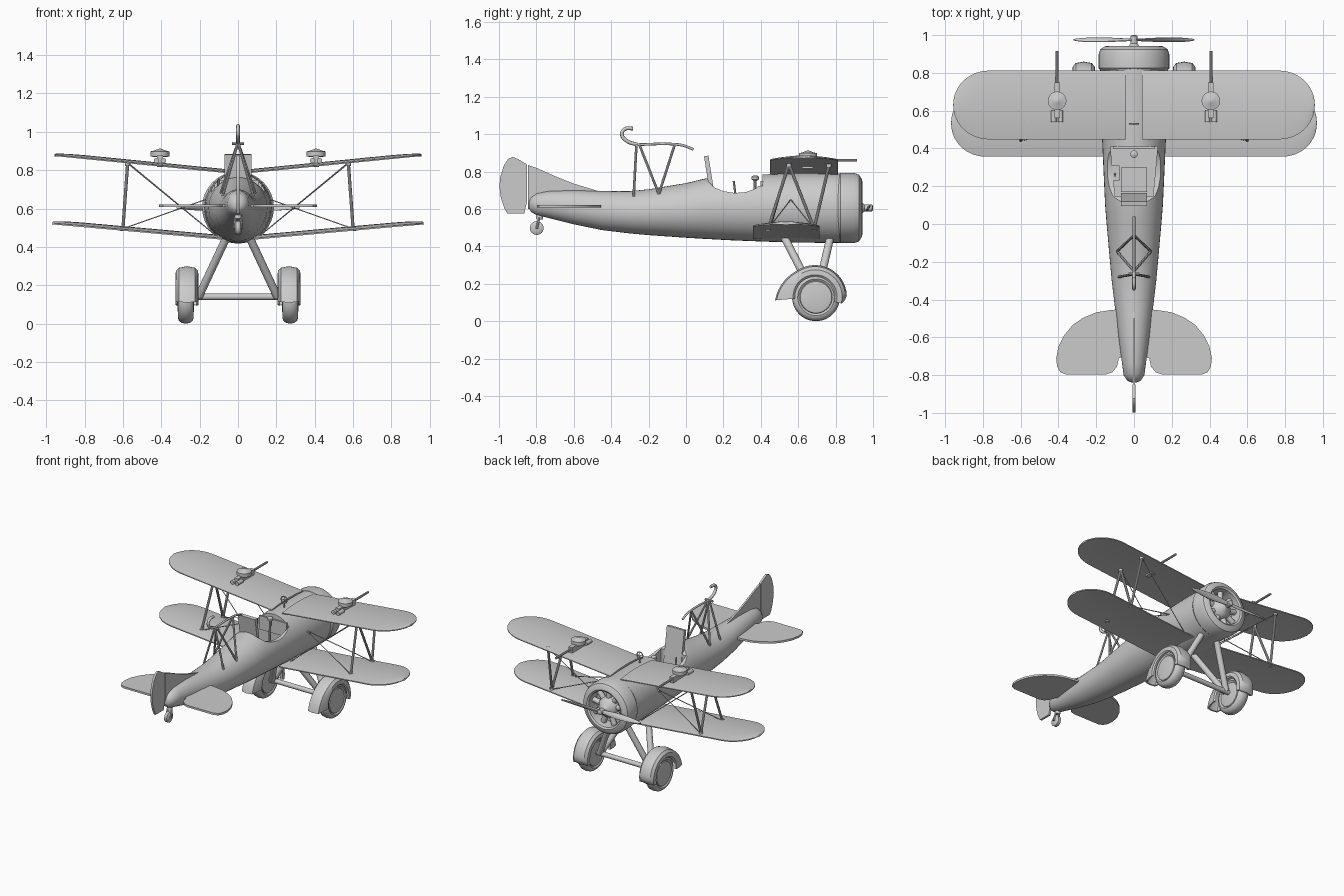
import bpy, bmesh
from math import sin, cos, pi, sqrt, radians
from mathutils import Vector as V

if "Cube" in bpy.data.objects:
    bpy.data.objects.remove(bpy.data.objects["Cube"])


def mesh(name, verts, faces):
    bm = bmesh.new()
    vs = [bm.verts.new(v) for v in verts]
    for f in faces:
        bm.faces.new([vs[i] for i in f])
    bmesh.ops.recalc_face_normals(bm, faces=bm.faces)
    me = bpy.data.meshes.new(name)
    bm.to_mesh(me)
    bm.free()
    ob = bpy.data.objects.new(name, me)
    bpy.context.collection.objects.link(ob)
    return ob


def loft(name, rings):
    n = len(rings[0])
    faces = [(k*n+i, k*n+(i+1) % n, (k+1)*n+(i+1) % n, (k+1)*n+i)
             for k in range(len(rings)-1) for i in range(n)]
    faces += [tuple(range(n)), tuple(range((len(rings)-1)*n, len(rings)*n))]
    return mesh(name, [p for r in rings for p in r], faces)


def rod(name, a, b, r, n=10, r2=None):
    a, b = V(a), V(b)
    q = (b-a).to_track_quat('Z', 'Y')
    return loft(name, [[p + q @ V((s*cos(2*pi*i/n), s*sin(2*pi*i/n), 0)) for i in range(n)]
                       for p, s in ((a, r), (b, r2 or r))])


def lathe(name, prof, o, axis, n=40):
    # prof: (distance along axis, radius)
    rings = []
    for d, r in prof:
        ring = []
        for i in range(n):
            c, s = r*cos(2*pi*i/n), r*sin(2*pi*i/n)
            ring.append(V(o) + V({'x': (d, c, s), 'y': (c, d, s), 'z': (c, s, d)}[axis]))
        rings.append(ring)
    return loft(name, rings)


def box(name, c, size, rx=0):
    h = V(size)/2
    pts = [(-h.x, -h.y), (h.x, -h.y), (h.x, h.y), (-h.x, h.y)]
    ob = loft(name, [[V((x, y, z)) for x, y in pts] for z in (-h.z, h.z)])
    ob.location = c
    ob.rotation_euler.x = rx
    return ob


def plate(name, pts, t, plane):
    # flat outline given thickness: 'yz' (thick in x) or 'xy' (thick in z)
    f = (lambda p, d: V((d, p[0], p[1]))) if plane == 'yz' else (lambda p, d: V((p[0], p[1], d)))
    return loft(name, [[f(p, d) for p in pts] for d in (-t/2, t/2)])


def tube(name, pts, r):
    cu = bpy.data.curves.new(name, 'CURVE')
    cu.dimensions, cu.bevel_depth, cu.bevel_resolution, cu.use_fill_caps = '3D', r, 2, True
    sp = cu.splines.new('BEZIER')
    sp.bezier_points.add(len(pts)-1)
    for b, p in zip(sp.bezier_points, pts):
        b.co, b.handle_left_type, b.handle_right_type = p, 'AUTO', 'AUTO'
    sp.resolution_u = 6
    ob = bpy.data.objects.new(name, cu)
    bpy.context.collection.objects.link(ob)


# fuselage: (y, half width, bottom, top)
secs = [(-.84, .012, .605, .635), (-.83, .035, .585, .66), (-.80, .055, .567, .682), (-.74, .063, .553, .695),
        (-.6, .082, .518, .70), (-.45, .10, .487, .695), (-.3, .118, .469, .695), (-.2, .127, .46, .705),
        (0, .145, .446, .738), (.1, .153, .44, .762), (.25, .16, .432, .775), (.43, .168, .425, .785),
        (.6, .174, .42, .79), (.83, .178, .418, .79)]
N = 40
fus = loft("fuselage", [[V((w*cos(2*pi*i/N), y, (lo+hi)/2+(hi-lo)/2*sin(2*pi*i/N))) for i in range(N)]
                        for y, w, lo, hi in secs])

# cockpit opening and well
dip = [(.11, 1), (.115, .75), (.15, .715), (.2, .695), (.26, .685), (.32, .69), (.37, .708), (.4, .735), (.418, 1)]
cutters = [plate("opening_cutter", dip, .6, 'yz'),
           loft("well_cutter", [[V(p+(z,)) for p in ((-.10, .145), (.10, .145), (.125, .41), (-.125, .41))]
                                for z in (.5, .9)])]
for c in cutters:
    c.hide_render = True
    m = fus.modifiers.new("cut", 'BOOLEAN')
    m.object, m.operation, m.solver = c, 'DIFFERENCE', 'EXACT'
dg = bpy.context.evaluated_depsgraph_get()
cut = bpy.data.meshes.new_from_object(fus.evaluated_get(dg))
fus.modifiers.clear()
fus.data = cut
for c in cutters:
    bpy.data.objects.remove(c)

# cockpit fittings
box("seat_cushion", (0, .235, .60), (.14, .13, .05))
box("seat_back", (0, .13, .745), (.14, .024, .28), radians(9))
box("throttle_box", (-.103, .27, .66), (.05, .08, .05))
rod("throttle_lever", (-.1, .265, .67), (-.1, .255, .75), .006)
rod("control_stick", (0, .36, .5), (0, .37, .76), .008)
lathe("stick_knob", [(0, .008), (.008, .02), (.022, .02), (.03, .008)], (0, .37, .75), 'z', 16)
box("instrument_panel", (0, .405, .70), (.22, .012, .10))
# ring sight ahead of the cockpit
rod("sight_post", (0, .53, .78), (0, .53, .82), .005)
bpy.ops.mesh.primitive_torus_add(major_radius=.024, minor_radius=.004, major_segments=20, minor_segments=6,
                                 location=(0, .53, .843), rotation=(pi/2, 0, 0))
bpy.context.object.name = "sight_ring"
rod("sight_cross_bar", (-.024, .53, .843), (.024, .53, .843), .002, 6)
rod("sight_upright", (0, .53, .819), (0, .53, .867), .002, 6)

# cowling, engine and propeller
C = (0, 0, .605)
lathe("cowling", [(.81, .16), (.81, .176), (.825, .187), (.90, .187), (.925, .178), (.94, .155), (.943, .14),
                  (.935, .128), (.915, .125), (.85, .125), (.85, .001)], C, 'y', 48)
lathe("crankcase", [(.84, .075), (.90, .072), (.925, .055), (.94, .03), (.955, .018), (.995, .018), (1, .01)],
      C, 'y', 28)
for i in range(9):
    a = 2*pi*i/9
    d = V((sin(a), 0, cos(a)))
    rod("engine_cylinder", V((0, .885, .605))+d*.06, V((0, .885, .605))+d*.125, .019, 12)
for s in (-1, 1):
    rings = []
    for x, ch, tw in ((.0, .014, 60), (.05, .018, 55), (.12, .025, 45), (.2, .026, 36), (.27, .02, 28),
                      (.31, .01, 24), (.32, .003, 22)):
        t = radians(tw)
        rings.append([V((s*x, .975+s*u*ch*cos(t)*.6-v*.006*sin(t), .605+u*ch*sin(t)+s*v*.006*cos(t)))
                      for u, v in [(cos(k*pi/6), sin(k*pi/6)) for k in range(12)]])
    loft("propeller_blade", rings)


# wings
def wing(name, s, x0, x1, z0, slope, yc, half, tip, camber, th):
    xs = [x0, (x0+x1)/2] + [x1-tip+tip*sin(k*pi/24) for k in range(13)]
    ts = [-cos(k*pi/8) for k in range(9)]
    rings = []
    for x in xs:
        u = max(0, (x-x1+tip)/tip)
        c = half*sqrt(max(0, 1-u*u))+.004
        mid = [(yc+t*c, z0+slope*x+camber*(1-t*t)*c/half, th*(.45+.55*(1-t*t))) for t in ts]
        rings.append([V((s*x, y, z+h)) for y, z, h in mid] + [V((s*x, y, z-h)) for y, z, h in mid[::-1]])
    loft(name, rings)


tail = [(.04, -.45), (.12, -.455), (.2, -.468), (.27, -.497), (.325, -.535), (.37, -.59), (.4, -.65), (.412, -.71),
        (.407, -.755), (.39, -.785), (.36, -.797), (.15, -.797), (.115, -.785), (.09, -.755), (.08, -.71), (.04, -.7)]
for s in (-1, 1):
    wing("upper_wing", s, .042, .957, .782, .099, .63, .178, .19, .01, .007)
    wing("lower_wing", s, .08, .968, .434, .09, .535, .174, .18, .012, .008)
    plate("tailplane", [(s*x, y) for x, y in tail], .014, 'xy').location.z = .615
    # interplane struts and bracing wires
    lo, hi = [(s*.6, .44, .495), (s*.6, .685, .495)], [(s*.575, .55, .84), (s*.575, .765, .835)]
    for a, b in ((lo[0], hi[0]), (lo[1], hi[0]), (lo[1], hi[1])):
        rod("wing_strut", a, b, .0085)
    for p in lo+hi:
        lathe("strut_foot", [(-.012, .014), (.012, .014)], p, 'z', 12)
    rod("wire_rear_low", lo[0], (s*.16, .56, .65), .003, 6)
    rod("wire_front_low", lo[1], (s*.16, .56, .65), .003, 6)
    rod("wire_rear_high", hi[0], (s*.11, .44, .455), .003, 6)
    rod("wire_front_high", hi[1], (s*.11, .67, .455), .003, 6)
    # wing guns
    x = s*.407
    box("gun_body", (x, .655, .857), (.03, .19, .04))
    lathe("gun_drum", [(.868, .03), (.872, .049), (.898, .049), (.902, .03), (.91, .012), (.912, .004)],
          (x, .652, 0), 'z', 28)
    rod("gun_barrel", (x, .74, .86), (x, .915, .86), .008)
    for d in (-.018, .018):
        rod("gun_grip", (x+d, .54, .85), (x+d, .6, .85), .014, 14)
    box("gun_mount", (x, .65, .832), (.03, .06, .03))
    # landing gear legs
    rod("rear_gear_leg", (s*.06, .525, .45), (s*.205, .685, .14), .021, 14)
    rod("front_gear_leg", (s*.06, .772, .45), (s*.205, .70, .14), .021, 14)
    # main wheel
    half = [(-.043, .004), (-.043, .06), (-.038, .084), (-.033, .087), (-.041, .098), (-.036, .113), (-.022, .124)]
    lathe("main_wheel", half + [(0, .128)] + [(-a, r) for a, r in half[::-1]], (s*.272, .695, .128), 'x', 44)
    # mudguard over the wheel
    rings = []
    for k in range(25):
        a = radians(-14 + 199*k/24)
        f = .045*max(0, (a-radians(120))/radians(65))**1.5
        f -= .022*max(0, -a/radians(14))
        sec = [(-.06, .118), (-.058, .145), (-.042, .162+f), (0, .17+f), (.042, .162+f), (.058, .145), (.06, .118)]
        sec += [(q*.85, r-.01) for q, r in sec[::-1]]
        rings.append([V((s*.266+q, .69+r*cos(a), .13+r*sin(a))) for q, r in sec])
    loft("mudguard", rings)
rod("axle", (-.25, .695, .14), (.25, .695, .14), .017, 16)

# fin and rudder
plate("fin", [(-.845, .6), (-.845, .835), (-.8, .82), (-.7, .775), (-.6, .735), (-.46, .693), (-.5, .62)], .013, 'yz')
plate("rudder", [(-.85, .838), (-.9, .868), (-.925, .878), (-.95, .868), (-.975, .83), (-.993, .77), (-.998, .72),
                 (-.99, .66), (-.972, .605), (-.955, .575), (-.865, .575), (-.85, .64)], .015, 'yz')

# tail wheel
lathe("tail_wheel", [(-.017, .004), (-.017, .026), (-.01, .037), (.01, .037), (.017, .026), (.017, .004)],
      (0, -.798, .498), 'x', 24)
for s in (-1, 1):
    rod("tail_wheel_fork", (s*.02, -.798, .495), (s*.014, -.785, .555), .007, 8)
rod("tail_wheel_post", (0, -.785, .545), (0, -.775, .6), .018, 12)

# sky hook frame
for s in (-1, 1):
    rod("hook_leg_rear", (s*.08, -.28, .665), (0, -.265, .945), .007, 8)
    rod("hook_leg_middle", (s*.09, -.145, .68), (0, -.25, .945), .007, 8)
    rod("hook_leg_front", (s*.09, -.145, .68), (0, -.06, .945), .007, 8)
rod("hook_cross_bar", (-.03, -.265, .94), (.03, -.265, .94), .008, 8)
tube("hook_beam", [(0, .04, .918), (0, -.01, .938), (0, -.06, .946), (0, -.26, .944)], .007)
tube("hook", [(0, -.26, .944), (0, -.315, .963), (0, -.343, 1.0), (0, -.325, 1.028), (0, -.283, 1.03)], .01)

# shading
bpy.ops.object.select_all(action='DESELECT')
for ob in bpy.data.objects:
    if ob.type == 'MESH':
        ob.select_set(True)
        bpy.context.view_layer.objects.active = ob
bpy.ops.object.shade_smooth_by_angle(angle=radians(35))
